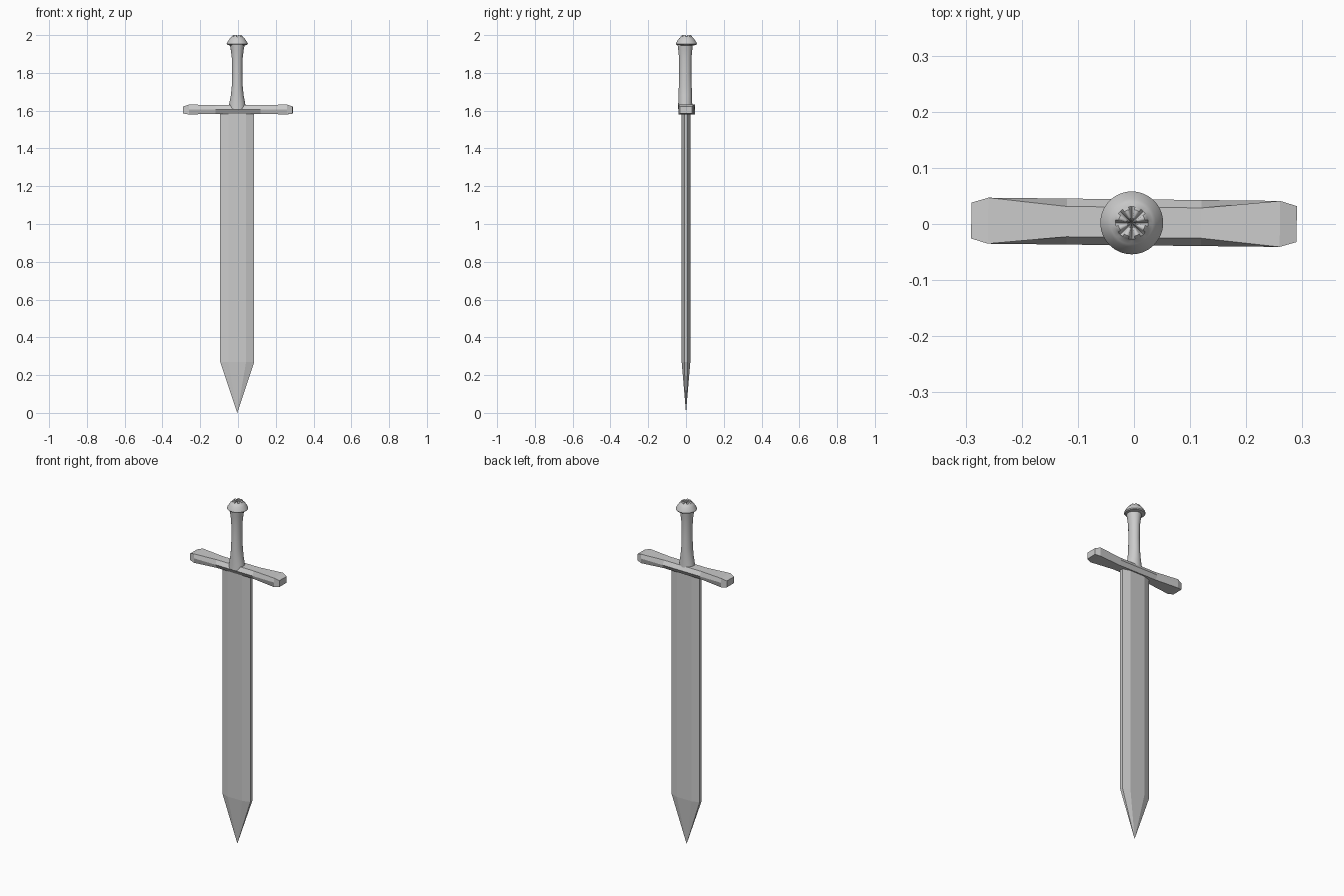
import bpy, bmesh, math

if "Cube" in bpy.data.objects:
    bpy.data.objects.remove(bpy.data.objects["Cube"])


def make_object(name, bm, smooth=None):
    bmesh.ops.recalc_face_normals(bm, faces=bm.faces)
    mesh = bpy.data.meshes.new(name)
    bm.to_mesh(mesh)
    bm.free()
    obj = bpy.data.objects.new(name, mesh)
    bpy.context.collection.objects.link(obj)
    if smooth is not None:
        bpy.ops.object.select_all(action='DESELECT')
        obj.select_set(True)
        bpy.context.view_layer.objects.active = obj
        bpy.ops.object.shade_smooth_by_angle(angle=math.radians(smooth))
    return obj


def loft(name, rings, smooth=None):
    """Skin equal-length rings of points; single-point rings become fans."""
    bm = bmesh.new()
    loops = [[bm.verts.new(p) for p in ring] for ring in rings]
    for a, b in zip(loops, loops[1:]):
        n = max(len(a), len(b))
        for i in range(n):
            j = (i + 1) % n
            if len(b) == 1:
                bm.faces.new((a[i], a[j], b[0]))
            elif len(a) == 1:
                bm.faces.new((a[0], b[j], b[i]))
            else:
                bm.faces.new((a[i], a[j], b[j], b[i]))
    for end in (loops[0], loops[-1]):
        if len(end) > 2:
            bm.faces.new(end)
    return make_object(name, bm, smooth)


def lathe_ring(r, z, rx=1.0, ry=1.0, n=32, wave=0.0, cx=-0.004, cy=0.0):
    ring = []
    for i in range(n):
        a = 2 * math.pi * i / n
        dz = wave * (abs(math.cos(4 * a)) ** 6)
        ring.append((cx + r * rx * math.cos(a), cy + r * ry * math.sin(a), z - dz))
    return ring


# Blade: flat-sided section with bevelled edges, tapering to a point
section = [(-0.09, -0.009), (-0.047, -0.023), (0.047, -0.023), (0.09, -0.009),
           (0.09, 0.009), (0.047, 0.023), (-0.047, 0.023), (-0.09, 0.009)]
blade_rings = [[(x - 0.004, y, z) for x, y in section] for z in (1.6, 0.27)]
blade_rings.append([(-0.004, 0, 0.0)])
loft("blade", blade_rings)

# Crossguard: square flared ends, six-sided waist, slightly turned
def guard_ring(x, wide, narrow, top, bottom):
    mid = (top + bottom) / 2
    return [(x, -narrow, bottom), (x, -wide, mid), (x, -narrow, top),
            (x, narrow, top), (x, wide, mid), (x, narrow, bottom)]


half = [(0.12, 0.041, 0.027, 1.63, 1.583), (0.26, 0.041, 0.041, 1.632, 1.58),
        (0.29, 0.032, 0.032, 1.622, 1.585)]
guard_rings = [guard_ring(-s[0], *s[1:]) for s in reversed(half)]
guard_rings += [guard_ring(*s) for s in half]
guard = loft("crossguard", guard_rings)
guard.rotation_euler.z = -0.011
guard.location.y = 0.003

# Grip: waisted handle, flaring at both ends
grip_profile = [(1.61, 0.045, 0.039), (1.64, 0.042, 0.037), (1.68, 0.034, 0.036),
                (1.73, 0.029, 0.034), (1.80, 0.028, 0.032), (1.88, 0.029, 0.033),
                (1.92, 0.034, 0.037), (1.955, 0.040, 0.041)]
loft("grip", [lathe_ring(1, z, rx, ry, cy=-0.004) for z, rx, ry in grip_profile], 40)

# Pommel: flared collar with a gathered, grooved crown
pommel_profile = [(0.036, 1.945, 0), (0.052, 1.948, 0), (0.056, 1.953, 0),
                  (0.054, 1.96, 0), (0.043, 1.977, 0), (0.038, 1.984, 0),
                  (0.032, 1.988, 0), (0.029, 1.995, 0.004), (0.024, 2.0, 0.012),
                  (0.014, 1.999, 0.013), (0.006, 1.993, 0.008)]
pommel_rings = [lathe_ring(r, z, n=64, wave=w, cy=0.002) for r, z, w in pommel_profile]
pommel_rings.append([(-0.004, 0.002, 1.986)])
loft("pommel", pommel_rings, 40)
